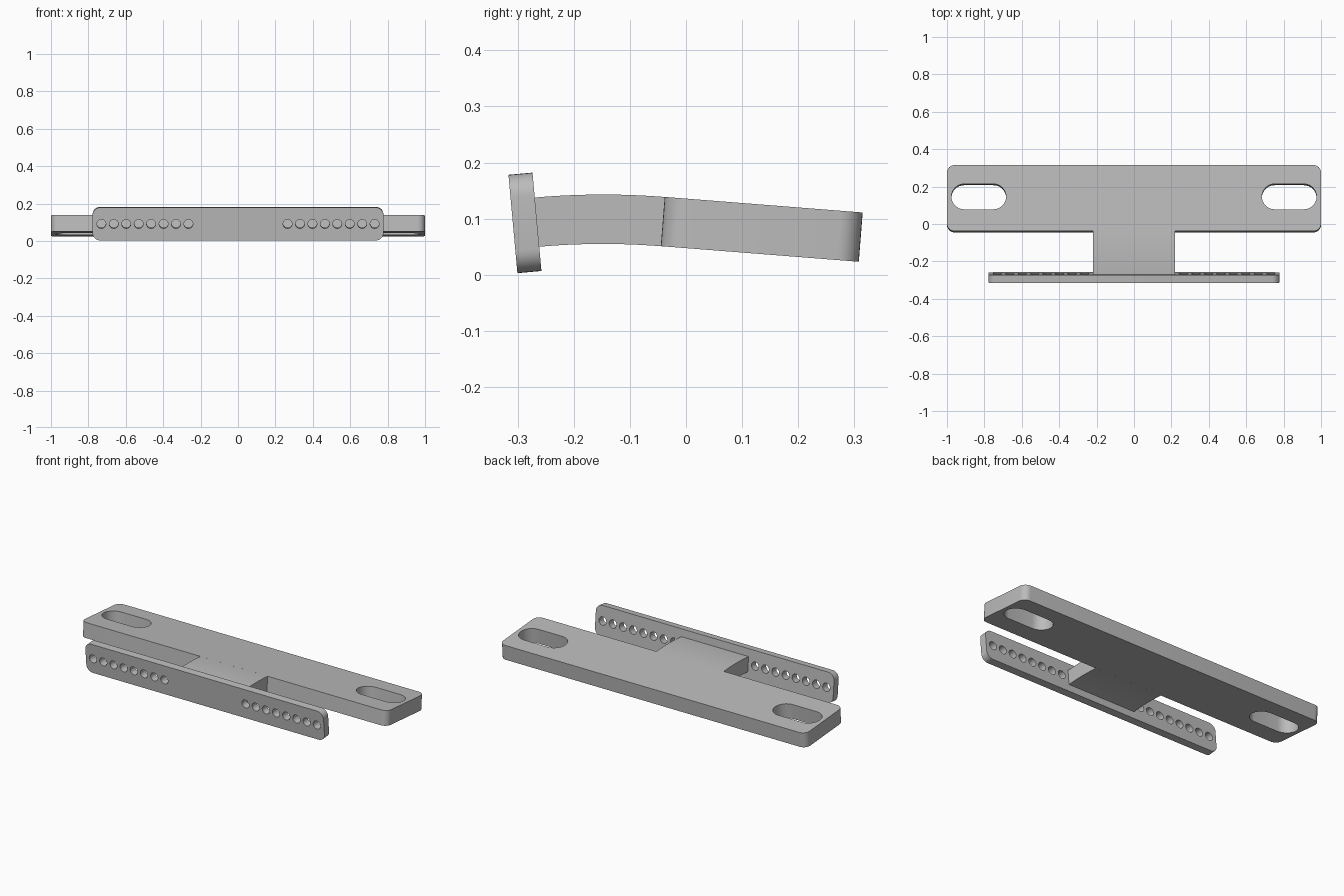
import bpy, bmesh
from math import radians, sin, cos, pi

if "Cube" in bpy.data.objects:
    bpy.data.objects.remove(bpy.data.objects["Cube"], do_unlink=True)

grey = bpy.data.materials.new("plain grey")
grey.use_nodes = True
colour = (0.5, 0.5, 0.5, 1)
grey.diffuse_color = colour
grey.node_tree.nodes["Principled BSDF"].inputs["Base Color"].default_value = colour


def rounded(cx, cy, w, h, r, steps=8):
    """Outline of a rounded rectangle; also gives slots and circles."""
    pts = []
    for q, (sx, sy) in enumerate([(1, 1), (-1, 1), (-1, -1), (1, -1)]):
        for i in range(steps + 1):
            a = (q + i / steps) * pi / 2
            p = (cx + sx * (w / 2 - r) + r * cos(a), cy + sy * (h / 2 - r) + r * sin(a))
            if not pts or abs(p[0] - pts[-1][0]) + abs(p[1] - pts[-1][1]) > 1e-5:
                pts.append(p)
    if abs(pts[0][0] - pts[-1][0]) + abs(pts[0][1] - pts[-1][1]) < 1e-5:
        pts.pop()
    return pts


def slab(name, outlines, thickness, location, rotation):
    """Extrude an outline, with inner outlines as through holes."""
    curve = bpy.data.curves.new(name, "CURVE")
    curve.dimensions = "2D"
    curve.fill_mode = "BOTH"
    curve.extrude = thickness / 2
    for pts in outlines:
        spline = curve.splines.new("POLY")
        spline.points.add(len(pts) - 1)
        for point, (x, y) in zip(spline.points, pts):
            point.co = (x, y, 0, 1)
        spline.use_cyclic_u = True
    ob = bpy.data.objects.new(name, curve)
    bpy.context.collection.objects.link(ob)
    ob.location = location
    ob.rotation_euler = [radians(a) for a in rotation]
    bpy.ops.object.select_all(action="DESELECT")
    ob.select_set(True)
    bpy.context.view_layer.objects.active = ob
    bpy.ops.object.convert(target="MESH")
    ob = bpy.context.object
    bm = bmesh.new()
    bm.from_mesh(ob.data)
    bmesh.ops.remove_doubles(bm, verts=bm.verts, dist=1e-5)
    bmesh.ops.recalc_face_normals(bm, faces=bm.faces)
    bm.to_mesh(ob.data)
    bm.free()
    ob.data.materials.clear()
    ob.data.materials.append(grey)
    bpy.ops.object.shade_smooth_by_angle(angle=radians(30))
    return ob


# Rear mounting plate with a slot at each end
slots = [rounded(s * 0.83, 0.008, 0.292, 0.136, 0.068) for s in (-1, 1)]
slab("mounting_plate", [rounded(0, 0, 2, 0.354, 0.04)] + slots,
     0.088, (0, 0.135, 0.081), (-4.5, 0, 0))

# Front plate with a row of eight holes on each side
holes = [rounded(s * (0.265 + 0.0665 * i), 0, 0.048, 0.048, 0.024, 6)
         for s in (-1, 1) for i in range(8)]
slab("front_plate", [rounded(0, 0, 1.555, 0.176, 0.04)] + holes,
     0.043, (0, -0.287, 0.0925), (95.2, 0, 0))

# Gently arched neck joining the two plates
radius, thick = 1.39, 0.088
mid_y, top_z = -0.148, 0.143
angles = [radians(-5.2 + 9.8 * i / 12) for i in range(13)]


def arc(r, seq):
    return [(mid_y + r * sin(a), top_z - radius + r * cos(a)) for a in seq]


slab("neck", [arc(radius, angles) + arc(radius - thick, angles[::-1])],
     0.44, (0, 0, 0), (90, 0, 90))
